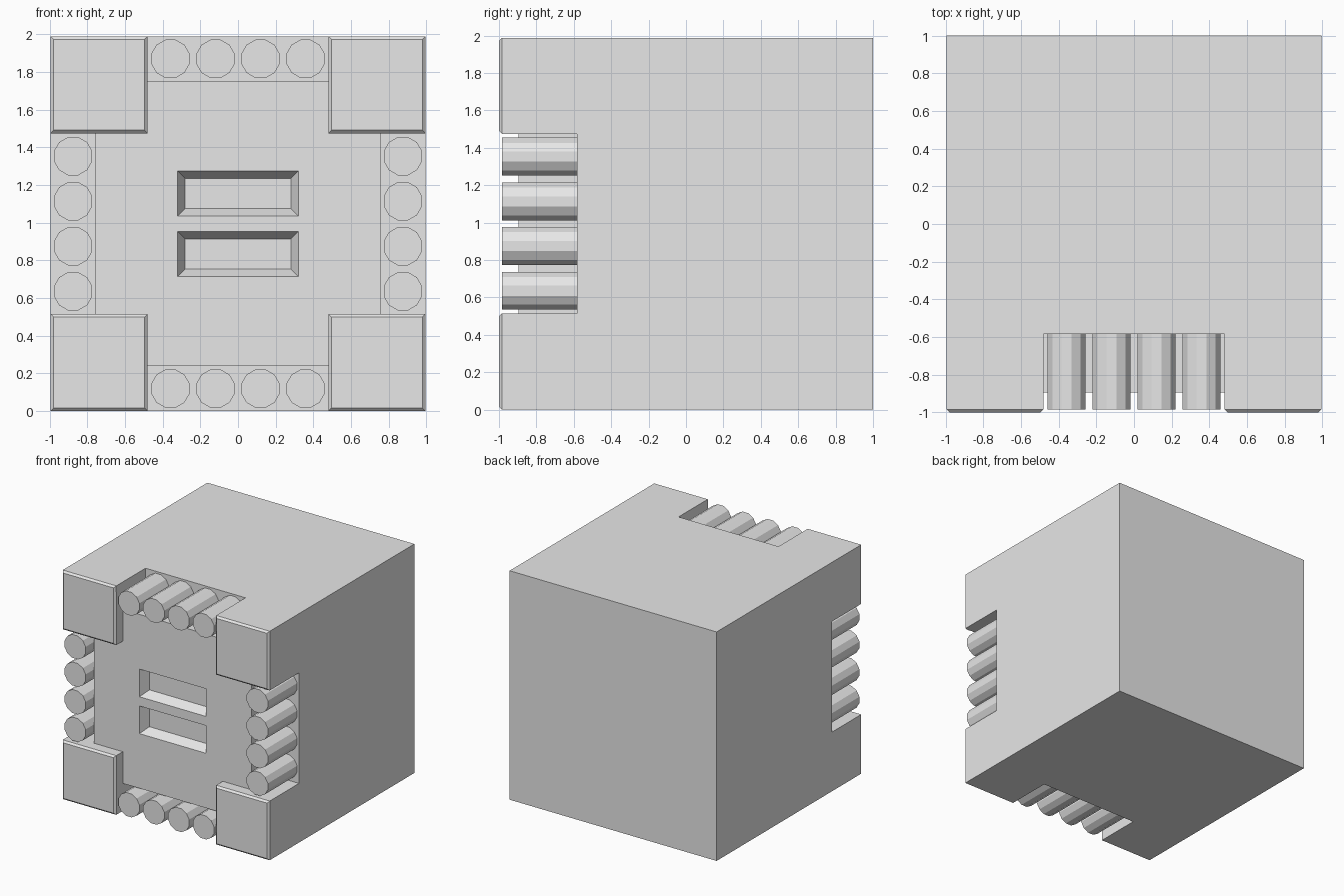
import bpy, bmesh
from mathutils import Matrix, Vector

if "Cube" in bpy.data.objects:
    bpy.data.objects.remove(bpy.data.objects["Cube"])

H = 0.994        # half width, also centre height
NOTCH = 0.48     # half length of an edge notch
INNER = 0.755    # inner wall of the notches
BACK = -0.583    # depth of the notches
PANEL = -0.895   # recessed front panel

grey = bpy.data.materials.new("plain_grey")
grey.use_nodes = True
colour = (0.8, 0.8, 0.8, 1)
grey.diffuse_color = colour
grey.node_tree.nodes["Principled BSDF"].inputs["Base Color"].default_value = colour


def make_object(name, bm):
    bmesh.ops.recalc_face_normals(bm, faces=bm.faces)
    mesh = bpy.data.meshes.new(name)
    bm.to_mesh(mesh)
    bm.free()
    mesh.materials.append(grey)
    obj = bpy.data.objects.new(name, mesh)
    bpy.context.collection.objects.link(obj)
    return obj


def box(name, low, high, taper=0):
    """Box between two corners; taper insets the rear (+y) end in x and z."""
    low, high = Vector(low), Vector(high)
    mid, size = (low + high) / 2, high - low
    bm = bmesh.new()
    bmesh.ops.create_cube(bm, size=1)
    for v in bm.verts:
        inset = taper if v.co.y > 0 else 0
        v.co.x *= size.x - 2 * inset
        v.co.y *= size.y
        v.co.z *= size.z - 2 * inset
        v.co += mid
    return make_object(name, bm)


def carve(target, cutter):
    cutter.hide_render = True
    mod = target.modifiers.new("carve", "BOOLEAN")
    mod.operation = "DIFFERENCE"
    mod.solver = "EXACT"
    mod.object = cutter
    bpy.context.view_layer.objects.active = target
    bpy.ops.object.modifier_apply(modifier=mod.name)
    bpy.data.objects.remove(cutter)


# Main block, with a cross-shaped recess between the four front corners
body = box("body", (-H, -1, 0), (H, 1, 2 * H))
carve(body, box("recess_cutter", (-NOTCH, -1.2, -0.2), (NOTCH, PANEL, 2.2)))
carve(body, box("recess_cutter", (-1.2, -1.2, H - NOTCH), (1.2, PANEL, H + NOTCH)))

# Deeper notches in the four front edges
for s in (-1, 1):
    a, b = sorted((s * INNER, s * 1.2))
    carve(body, box("notch_cutter", (-NOTCH, -1.3, H + a), (NOTCH, BACK, H + b)))
    carve(body, box("notch_cutter", (a, -1.3, H - NOTCH), (b, BACK, H + NOTCH)))

# Two slots with sloping walls in the front panel
for s in (-1, 1):
    z = H + s * 0.16
    slot = box("slot_cutter", (-0.36, PANEL - 0.08, z - 0.16),
               (0.36, PANEL + 0.08, z + 0.16), taper=0.08)
    carve(body, slot)

# Chamfer around the front faces of the corners
bm = bmesh.new()
bm.from_mesh(body.data)
bmesh.ops.remove_doubles(bm, verts=bm.verts, dist=0.0001)
rims = [e for e in bm.edges if all(v.co.y < -0.999 for v in e.verts)
        and e.calc_face_angle(0) > 1]
bmesh.ops.bevel(bm, geom=rims, offset=0.016, segments=1, affect="EDGES")
bm.to_mesh(body.data)
bm.free()

# Rows of four twelve-sided rods in each notch
FRONT = -0.985
length = BACK - FRONT + 0.004
for side, turn in (("top", 0), ("left", 90), ("bottom", 180), ("right", 270)):
    spin = Matrix.Rotation(turn * 0.0174533, 4, "Y")
    for i in range(4):
        bm = bmesh.new()
        bmesh.ops.create_cone(bm, cap_ends=True, segments=12,
                              radius1=0.105, radius2=0.105, depth=length)
        # lie along y with a flat facet facing outward
        bm.transform(Matrix.Rotation(1.570796, 4, "X") @ Matrix.Rotation(0.261799, 4, "Z"))
        place = Vector(((i - 1.5) * 0.239, FRONT + length / 2, 0.875))
        bm.transform(Matrix.Translation((0, 0, H)) @ spin @ Matrix.Translation(place))
        make_object(f"{side}_rod_{i + 1}", bm)
